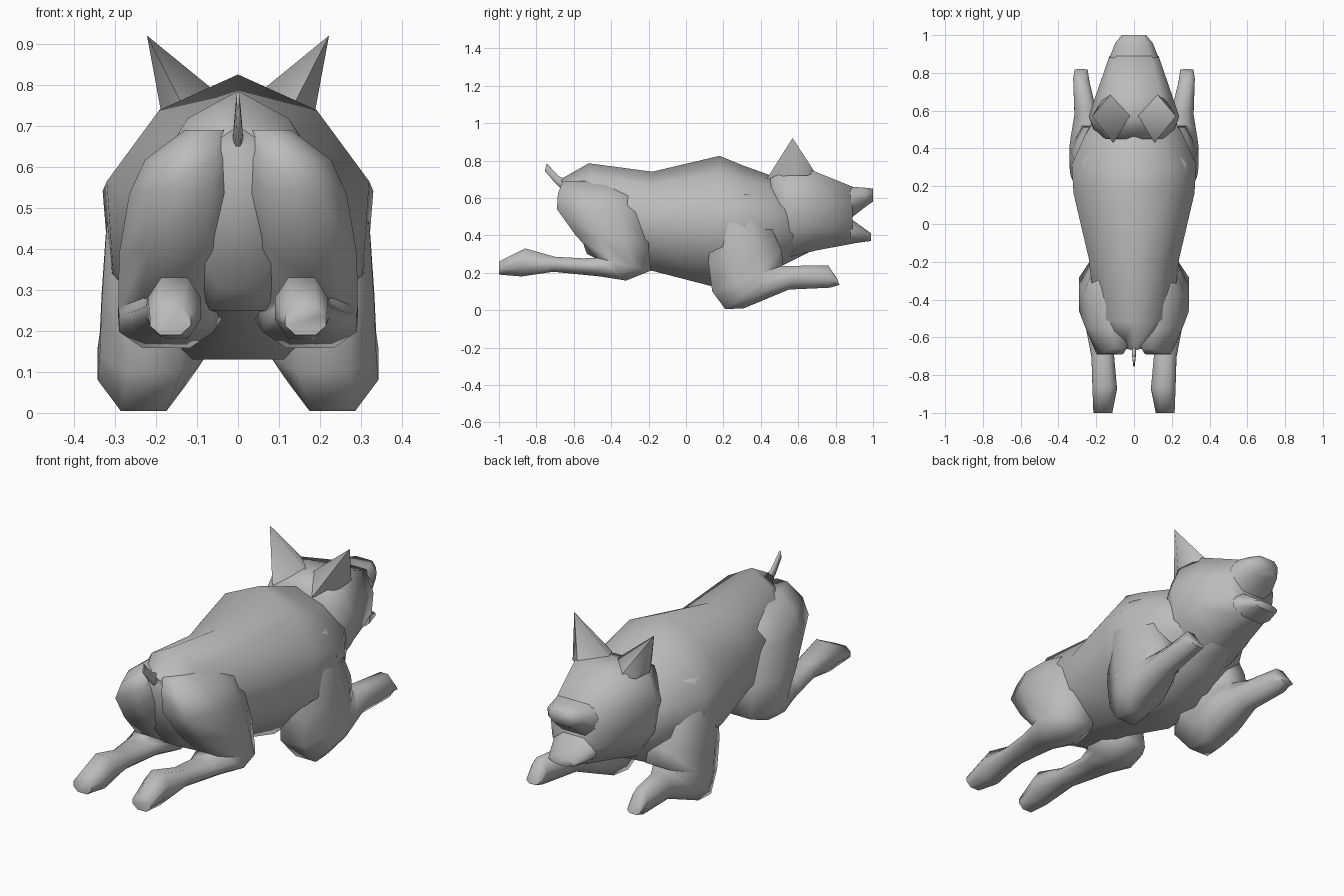
import bpy, bmesh, math
from mathutils import Vector

if "Cube" in bpy.data.objects:
    bpy.data.objects.remove(bpy.data.objects["Cube"], do_unlink=True)

coat = bpy.data.materials.new("plain_grey")
coat.use_nodes = True
GREY = (0.5, 0.5, 0.5, 1)
coat.diffuse_color = GREY
coat.node_tree.nodes["Principled BSDF"].inputs["Base Color"].default_value = GREY


def both_sides(half):
    """Complete a half cross-section by mirroring it across the middle."""
    return half + [(-a, b) for a, b in reversed(half)]


# Cross-sections: across the width, and from underside to upper side
TRUNK = [(0, 1)] + both_sides([(.6, .75), (1, .25), (.95, -.4), (.35, -1)])
SKULL = both_sides([(.7, 1), (1, .3), (.92, -.4), (.5, -1)])
LIMB = both_sides([(.5, 1), (1, .35), (1, -.35), (.5, -1)])


def finish(name, bm, mirrored):
    """Turn a bmesh into a smooth, coloured object, mirrored for paired parts."""
    bmesh.ops.recalc_face_normals(bm, faces=bm.faces)
    mesh = bpy.data.meshes.new(name)
    bm.to_mesh(mesh)
    bm.free()
    mesh.materials.append(coat)
    obj = bpy.data.objects.new(name, mesh)
    bpy.context.collection.objects.link(obj)
    if mirrored:
        obj.modifiers.new("other_side", 'MIRROR')
    bpy.ops.object.select_all(action='DESELECT')
    obj.select_set(True)
    bpy.context.view_layer.objects.active = obj
    bpy.ops.object.shade_smooth_by_angle(angle=math.radians(75))


def loft(name, profile, rings, mirrored=False):
    """Skin a chain of rings: centre x, half width, then lower and upper (y, z)."""
    bm = bmesh.new()
    loops = []
    for x, width, low, high in rings:
        low, high = Vector((x, *low)), Vector((x, *high))
        middle, reach = (low + high) / 2, (high - low) / 2
        across = Vector((width, 0, 0))
        loops.append([bm.verts.new(middle + across * a + reach * b) for a, b in profile])
    count = len(profile)
    for one, two in zip(loops, loops[1:]):
        for i in range(count):
            j = (i + 1) % count
            bm.faces.new((one[i], one[j], two[j], two[i]))
    bm.faces.new(loops[0])
    bm.faces.new(loops[-1])
    finish(name, bm, mirrored)


def spike(name, base, tip):
    """Pointed shape on a ring of base points."""
    bm = bmesh.new()
    ring = [bm.verts.new(p) for p in base]
    top = bm.verts.new(tip)
    for a, b in zip(ring, ring[1:] + ring[:1]):
        bm.faces.new((a, b, top))
    bm.faces.new(ring)
    finish(name, bm, True)


# Trunk from rump to neck
loft("body", TRUNK, [
    (0, .12, (-.53, .3), (-.67, .7)),
    (0, .205, (-.43, .25), (-.52, .785)),
    (0, .24, (-.18, .21), (-.18, .74)),
    (0, .32, (.13, .13), (.18, .825)),
    (0, .33, (.34, .15), (.3, .775)),
    (0, .26, (.52, .24), (.44, .725)),
    (0, .17, (.68, .32), (.56, .66)),
])

# Head with open mouth
loft("head", SKULL, [
    (0, .2, (.5, .27), (.45, .705)),
    (0, .24, (.58, .29), (.56, .755)),
    (0, .2, (.7, .32), (.68, .745)),
    (0, .13, (.89, .355), (.89, .66)),
])
loft("upper_snout", SKULL, [
    (0, .13, (.88, .49), (.88, .66)),
    (0, .1, (.97, .56), (.95, .655)),
    (0, .065, (1, .58), (1, .65)),
])
loft("lower_jaw", LIMB, [
    (0, .115, (.88, .355), (.88, .49)),
    (0, .07, (.99, .37), (.99, .41)),
])
spike("ear", [(.02, .57, .755), (.12, .69, .735), (.175, .65, .72),
              (.185, .55, .72), (.11, .43, .7)], (.222, .57, .92))

# Forelegs, reaching ahead from the shoulder
loft("front_leg", LIMB, [
    (.18, .09, (.19, .62), (.38, .62)),
    (.2, .12, (.13, .45), (.44, .48)),
    (.21, .122, (.12, .25), (.51, .32)),
    (.205, .132, (.14, .1), (.52, .24)),
    (.23, .112, (.21, .005), (.51, .235)),
    (.235, .1, (.31, .01), (.53, .235)),
    (.255, .06, (.55, .11), (.6, .237)),
    (.28, .042, (.77, .12), (.76, .24)),
    (.28, .035, (.82, .135), (.81, .165)),
], True)

# Hind legs, stretched out behind from the haunch
loft("hind_leg", LIMB, [
    (.07, .06, (-.35, .69), (-.66, .69)),
    (.112, .115, (-.25, .61), (-.685, .62)),
    (.132, .133, (-.2, .52), (-.69, .54)),
    (.147, .143, (-.2, .36), (-.59, .4)),
    (.165, .127, (-.19, .21), (-.48, .28)),
    (.175, .115, (-.32, .158), (-.47, .28)),
    (.18, .08, (-.46, .18), (-.55, .277)),
    (.165, .06, (-.71, .205), (-.7, .285)),
    (.155, .065, (-.88, .18), (-.86, .33)),
    (.165, .05, (-1, .19), (-1, .26)),
], True)

# Short upright tail
loft("tail", LIMB, [
    (0, .012, (-.67, .65), (-.64, .7)),
    (0, .01, (-.705, .685), (-.68, .715)),
    (0, .004, (-.755, .745), (-.745, .785)),
])
